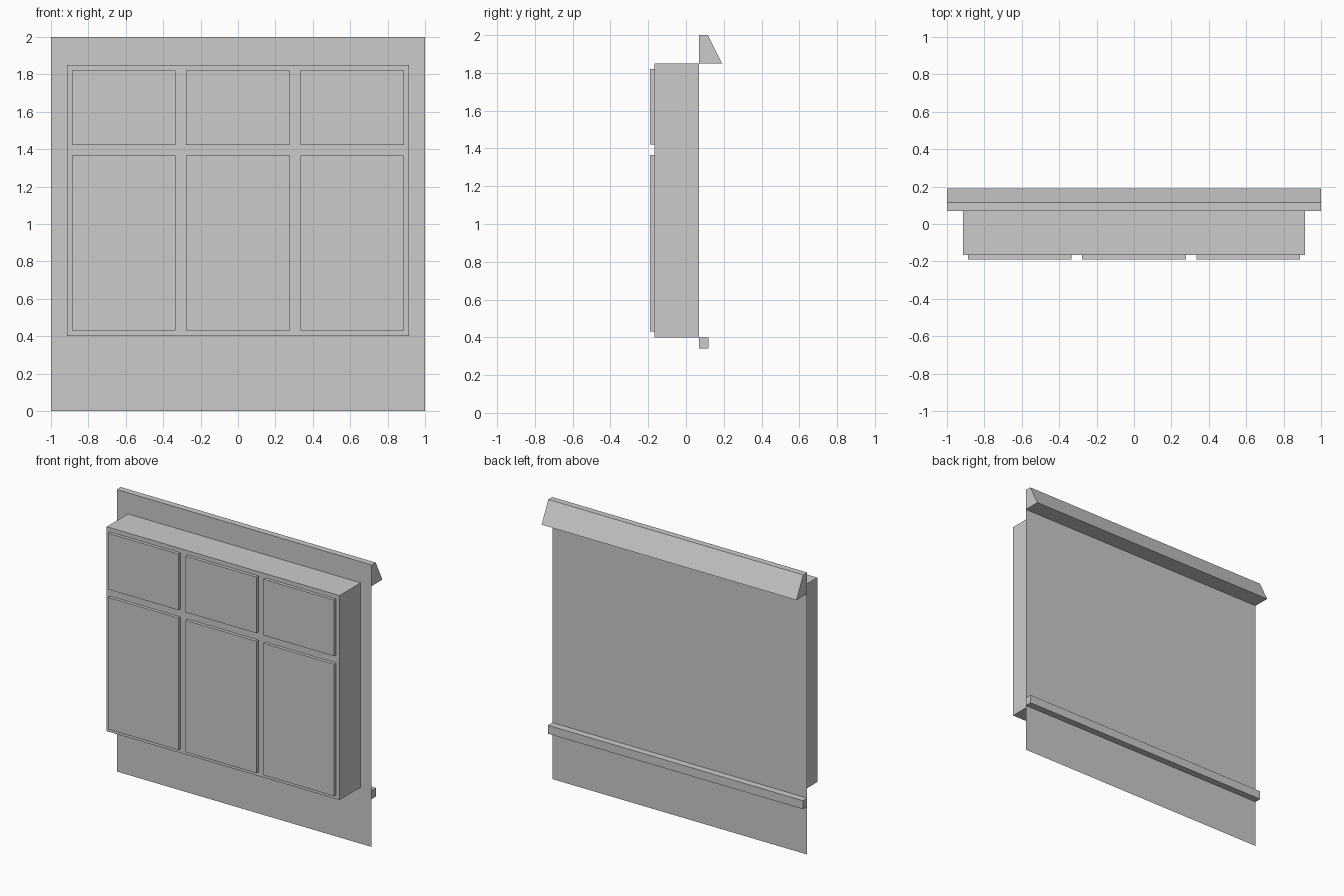
import bpy

if "Cube" in bpy.data.objects:
    bpy.data.objects.remove(bpy.data.objects["Cube"])

WALL_Y = 0.07


def add_mesh(name, verts, faces):
    mesh = bpy.data.meshes.new(name)
    mesh.from_pydata(verts, [], faces)
    mesh.update()
    obj = bpy.data.objects.new(name, mesh)
    bpy.context.collection.objects.link(obj)
    return obj


def prism(name, x0, x1, profile):
    """Extrude a counter-clockwise (y, z) profile along x.
    The side between last and first point rests on another part and stays open."""
    n = len(profile)
    verts = [(x, y, z) for x in (x0, x1) for y, z in profile]
    faces = [(i, i + 1, n + i + 1, n + i) for i in range(n - 1)]
    faces += [tuple(reversed(range(n))), tuple(range(n, 2 * n))]
    return add_mesh(name, verts, faces)


def front_block(name, x0, x1, y_front, y_back, z0, z1):
    return prism(name, x0, x1, [(y_back, z1), (y_front, z1),
                                (y_front, z0), (y_back, z0)])


# Thin wall sheet
add_mesh("wall", [(-1, WALL_Y, 0), (1, WALL_Y, 0), (1, WALL_Y, 2), (-1, WALL_Y, 2)],
         [(0, 1, 2, 3)])

# Protruding window box
front_block("window_box", -0.913, 0.913, -0.167, WALL_Y, 0.40, 1.85)

# Raised panes: three columns, tall lower row and short upper row
for row, z0, z1 in (("lower", 0.43, 1.365), ("upper", 1.422, 1.82)):
    for col, cx in (("left", -0.61), ("middle", 0.0), ("right", 0.61)):
        front_block(f"{row}_pane_{col}", cx - 0.277, cx + 0.277,
                    -0.19, -0.167, z0, z1)

# Sloped cornice along the top of the back
prism("cornice", -1, 1, [(WALL_Y, 1.85), (0.19, 1.85), (0.115, 2.0), (WALL_Y, 2.0)])

# Narrow ledge low on the back
prism("ledge", -1, 1, [(WALL_Y, 0.34), (0.118, 0.34), (0.118, 0.40), (WALL_Y, 0.40)])
